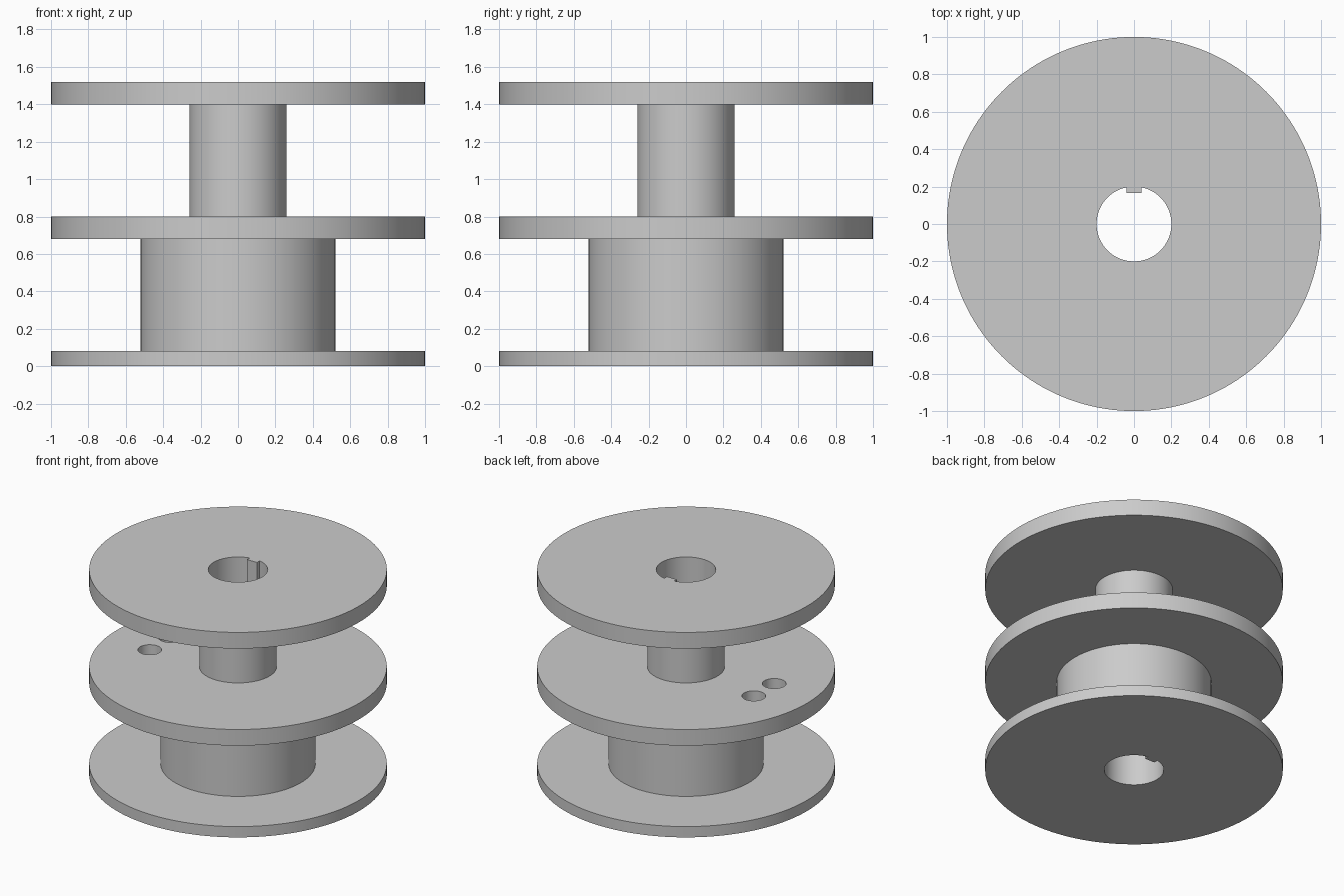
import bpy
import bmesh
from math import asin, cos, pi, sin
from mathutils import Vector

if "Cube" in bpy.data.objects:
    bpy.data.objects.remove(bpy.data.objects["Cube"], do_unlink=True)

SEGMENTS = 160
HEIGHT = 1.52
BORE_RADIUS = 0.2
KEY_HALF_WIDTH = 0.04
KEY_FACE = 0.165

grey = bpy.data.materials.new("plain grey")
grey.use_nodes = True
grey.diffuse_color = (0.6, 0.6, 0.6, 1)
grey.node_tree.nodes["Principled BSDF"].inputs["Base Color"].default_value = (0.6, 0.6, 0.6, 1)


def make_object(name, bm):
    bmesh.ops.recalc_face_normals(bm, faces=bm.faces)
    mesh = bpy.data.meshes.new(name)
    bm.to_mesh(mesh)
    bm.free()
    mesh.materials.append(grey)
    obj = bpy.data.objects.new(name, mesh)
    bpy.context.collection.objects.link(obj)
    return obj


def lathe(name, profile):
    """Spin a (radius, height) profile about z and cap both ends."""
    bm = bmesh.new()
    verts = [bm.verts.new((r, 0, z)) for r, z in profile]
    edges = [bm.edges.new(pair) for pair in zip(verts, verts[1:])]
    bmesh.ops.spin(bm, geom=verts + edges, axis=(0, 0, 1), cent=(0, 0, 0),
                   angle=2 * pi, steps=SEGMENTS, use_merge=True)
    bmesh.ops.remove_doubles(bm, verts=bm.verts, dist=0.0001)
    bmesh.ops.holes_fill(bm, edges=bm.edges, sides=0)
    return make_object(name, bm)


def prism(name, outline, bottom, top):
    """Extrude a flat outline from bottom to top."""
    bm = bmesh.new()
    face = bm.faces.new([bm.verts.new((x, y, bottom)) for x, y in outline])
    result = bmesh.ops.extrude_face_region(bm, geom=[face])
    moved = [v for v in result["geom"] if isinstance(v, bmesh.types.BMVert)]
    bmesh.ops.translate(bm, verts=moved, vec=Vector((0, 0, top - bottom)))
    return make_object(name, bm)


def arc(radius, start, end, steps, cx=0, cy=0):
    return [(cx + radius * cos(start + (end - start) * i / steps),
             cy + radius * sin(start + (end - start) * i / steps))
            for i in range(steps + 1)]


def cut(target, cutter):
    cutter.hide_render = True
    mod = target.modifiers.new(cutter.name, "BOOLEAN")
    mod.operation = "DIFFERENCE"
    mod.solver = "EXACT"
    mod.object = cutter
    bpy.context.view_layer.objects.active = target
    bpy.ops.object.modifier_apply(modifier=mod.name)
    bpy.data.objects.remove(cutter, do_unlink=True)


# Three flanges joined by a wide lower drum and a narrow upper hub
spool = lathe("stepped_spool", [
    (1, 0), (1, 0.08), (0.52, 0.08), (0.52, 0.68), (1, 0.68), (1, 0.8),
    (0.26, 0.8), (0.26, 1.4), (1, 1.4), (1, HEIGHT)])

# Shaft bore, leaving a key along its back side
key_angle = asin(KEY_HALF_WIDTH / BORE_RADIUS)
bore = arc(BORE_RADIUS, pi / 2 + key_angle, 5 * pi / 2 - key_angle, 96)
bore += [(KEY_HALF_WIDTH, KEY_FACE), (-KEY_HALF_WIDTH, KEY_FACE)]
cut(spool, prism("bore_cutter", bore, -0.1, HEIGHT + 0.1))

# Pair of cord holes through the middle flange
for side in (-1, 1):
    hole = arc(0.08, 0, 2 * pi, 48, -0.64, 0.12 * side)[:-1]
    cut(spool, prism("cord_hole_cutter", hole, 0.6, 0.9))

# Smooth round walls with crisp rims
bpy.ops.object.select_all(action="DESELECT")
spool.select_set(True)
bpy.context.view_layer.objects.active = spool
bpy.ops.object.shade_smooth_by_angle(angle=pi / 6)
